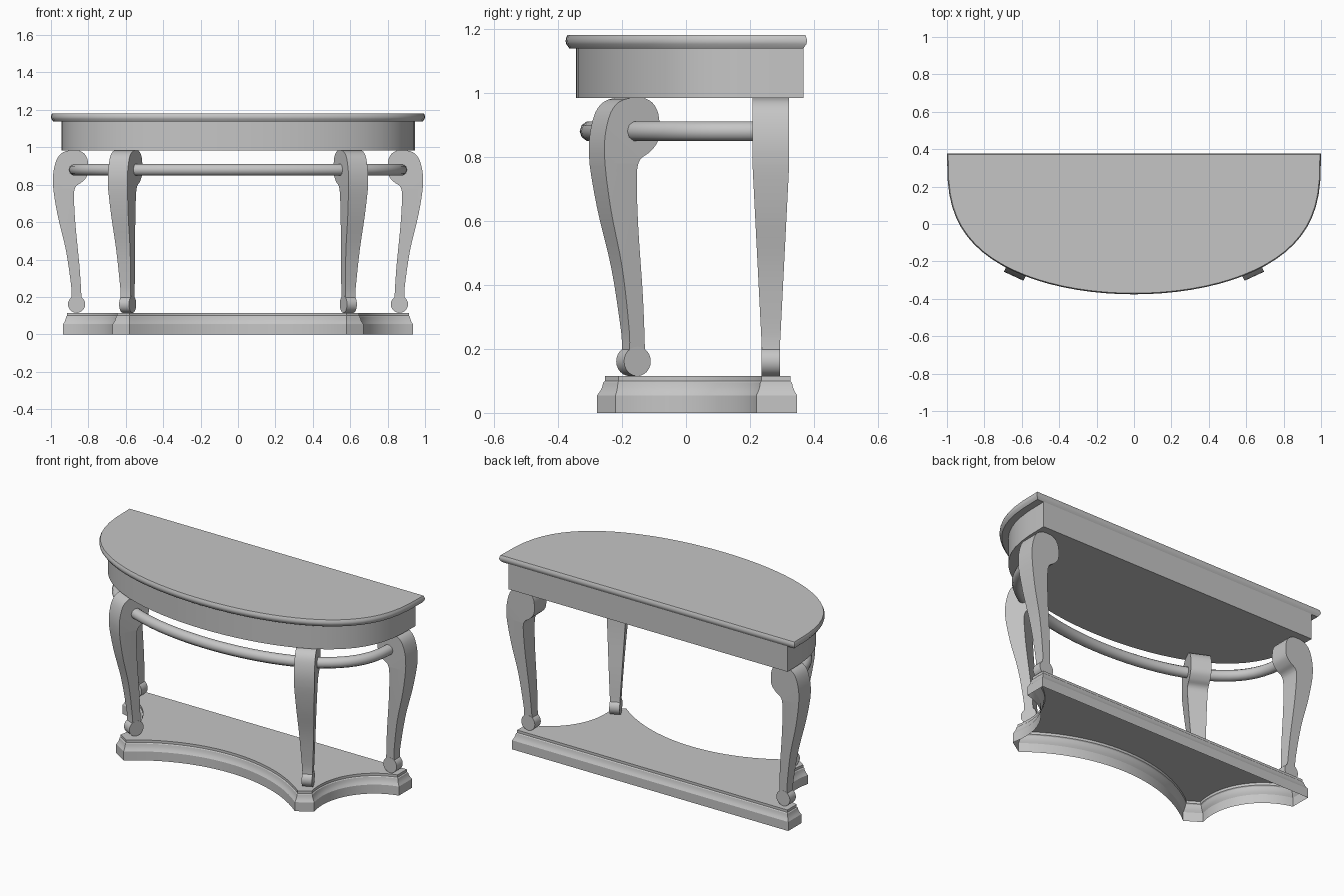
import bpy, bmesh, math
from mathutils import Vector

cube = bpy.data.objects.get("Cube")
if cube:
    bpy.data.objects.remove(cube, do_unlink=True)

# Single plain finish
GREY = (0.56, 0.56, 0.56, 1.0)
mat = bpy.data.materials.new("plain_grey")
mat.use_nodes = True
mat.diffuse_color = GREY
mat.node_tree.nodes["Principled BSDF"].inputs["Base Color"].default_value = GREY


def finish(name, bm, angle=30):
    mesh = bpy.data.meshes.new(name)
    bm.to_mesh(mesh)
    bm.free()
    obj = bpy.data.objects.new(name, mesh)
    bpy.context.collection.objects.link(obj)
    mesh.materials.append(mat)
    bpy.ops.object.select_all(action='DESELECT')
    obj.select_set(True)
    bpy.context.view_layer.objects.active = obj
    bpy.ops.object.shade_smooth_by_angle(angle=math.radians(angle))
    return obj


def half_oval(a, back, front, fullness=3, steps=40):
    """Bowed front outline with full shoulders, from the right back corner."""
    pts = []
    for i in range(steps + 1):
        t = math.pi * i / steps
        bow = abs(math.sin(t)) ** (2 / fullness)
        pts.append(Vector((-a * math.cos(t), back - (back - front) * bow)))
    return pts


def inset(pts, d):
    """Move every edge of a counter-clockwise outline inward by d."""
    out = []
    for i, p in enumerate(pts):
        e1 = (p - pts[i - 1]).normalized()
        e2 = (pts[(i + 1) % len(pts)] - p).normalized()
        n1, n2 = Vector((-e1.y, e1.x)), Vector((-e2.y, e2.x))
        out.append(p + (n1 + n2) * d / (1 + n1.dot(n2)))
    return out


def moulding(name, outline, rings, hollow=False):
    """Stack inset copies of an outline; rings are (inset, height)."""
    bm = bmesh.new()
    loops = [[bm.verts.new((p.x, p.y, z)) for p in inset(outline, d)] for d, z in rings]
    if not hollow:
        bm.faces.new(loops[0][::-1])
    bm.faces.new(loops[-1])
    for lo, hi in zip(loops, loops[1:]):
        for i in range(len(lo)):
            j = (i + 1) % len(lo)
            bm.faces.new((lo[i], lo[j], hi[j], hi[i]))
    return finish(name, bm)


def arc(p, q, sag, steps=16):
    """Circular arc from p to q bulging to the left of the chord."""
    p, q = Vector(p), Vector(q)
    half = (q - p).length / 2
    along = (q - p).normalized()
    side = Vector((-along.y, along.x))
    r = (half * half + sag * sag) / (2 * sag)
    centre = (p + q) / 2 + side * (sag - r)
    full = math.asin(half / r)
    angles = [full * (2 * i / steps - 1) for i in range(steps + 1)]
    return [centre + along * r * math.sin(t) + side * r * math.cos(t) for t in angles]


def smooth_loop(pts, steps=4):
    """Closed Catmull-Rom curve through the points."""
    out = []
    n = len(pts)
    for i in range(n):
        a, b, c, d = (Vector(pts[(i + k) % n]) for k in (-1, 0, 1, 2))
        for k in range(steps):
            t = k / steps
            out.append(0.5 * (2 * b + (c - a) * t + (2 * a - 5 * b + 4 * c - d) * t * t
                              + (3 * b - a - 3 * c + d) * t ** 3))
    return out


# Table top and apron
moulding("table_top", half_oval(1, 0.378, -0.376),
         [(0.012, 1.138), (0.002, 1.152), (0, 1.16), (0.001, 1.17), (0.006, 1.181)])
moulding("apron", half_oval(0.945, 0.367, -0.343), [(0, 0.984), (0, 1.14)])

# Base plinth, open below, with concave sides between the four feet
tip_in, tip_out, corner = (0.58, -0.278), (0.67, -0.22), (0.935, 0.22)
mirror = lambda p: (-p[0], p[1])
plinth = (arc(mirror(corner), mirror(tip_out), 0.11)
          + arc(mirror(tip_in), tip_in, 0.205, 24)
          + arc(tip_out, corner, 0.11)
          + [Vector((0.935, 0.347)), Vector((-0.935, 0.347))])
moulding("base_plinth", plinth,
         [(0, 0), (0, 0.055), (0.007, 0.066), (0.013, 0.08), (0.016, 0.095),
          (0.021, 0.1), (0.021, 0.115)], hollow=True)

# Scrolled leg: (outward, height) profile, outer side down then inner side up
LEG = [(0.012, 0.985), (0.075, 0.972), (0.112, 0.92), (0.127, 0.81), (0.102, 0.64),
       (0.057, 0.45), (0.028, 0.25), (0.024, 0.17), (-0.024, 0.17), (-0.025, 0.22),
       (-0.015, 0.37), (0.006, 0.585), (0.014, 0.74), (0.004, 0.79), (-0.03, 0.815),
       (-0.058, 0.85), (-0.063, 0.9), (-0.055, 0.945), (-0.03, 0.975)]
KNEE = 0.78


def leg(name, x, y, turn):
    bm = bmesh.new()
    profile = smooth_loop(LEG)
    near = [bm.verts.new((p.x, -1, p.y)) for p in profile]
    far = [bm.verts.new((p.x, 1, p.y)) for p in profile]
    bm.faces.new(near)
    bm.faces.new(far)
    for i in range(len(near)):
        bm.faces.new((near[i - 1], near[i], far[i], far[i - 1]))
    bmesh.ops.bisect_plane(bm, geom=bm.verts[:] + bm.edges[:] + bm.faces[:],
                           plane_co=(0, 0, KNEE), plane_no=(0, 0, 1))
    # Thickness tapers from the knee down to the foot
    for v in bm.verts:
        f = min(1, max(0, (v.co.z - 0.2) / (KNEE - 0.2)))
        v.co.y *= 0.028 + 0.0295 * f
    bmesh.ops.recalc_face_normals(bm, faces=bm.faces[:])
    obj = finish(name, bm)
    # Drum foot, laid on its side
    bm = bmesh.new()
    bmesh.ops.create_cone(bm, cap_ends=True, segments=24, radius1=0.046, radius2=0.046, depth=0.058)
    for v in bm.verts:
        v.co = (v.co.x, -v.co.z, v.co.y + 0.161)
    foot = finish(name + "_foot", bm)
    for o in (obj, foot):
        o.location = (x, y, 0)
        o.rotation_euler.z = turn


for side, s in (("left", 1), ("right", -1)):
    leg("back_leg_" + side, s * 0.863, 0.265, 0 if s > 0 else math.pi)
    leg("front_leg_" + side, s * 0.59, -0.164, math.atan2(-0.907, s * 0.42))

# Round rail that links the legs
curve = bpy.data.curves.new("stretcher_rail", 'CURVE')
curve.dimensions = '3D'
curve.bevel_depth = 0.032
curve.bevel_resolution = 3
curve.use_fill_caps = True
path = half_oval(0.873, 0.265, -0.3, 2.7)
spline = curve.splines.new('POLY')
spline.points.add(len(path) - 1)
for pt, p in zip(spline.points, path):
    pt.co = (p.x, p.y, 0.88, 1)
spline.use_smooth = True
curve.materials.append(mat)
rail = bpy.data.objects.new("stretcher_rail", curve)
bpy.context.collection.objects.link(rail)
